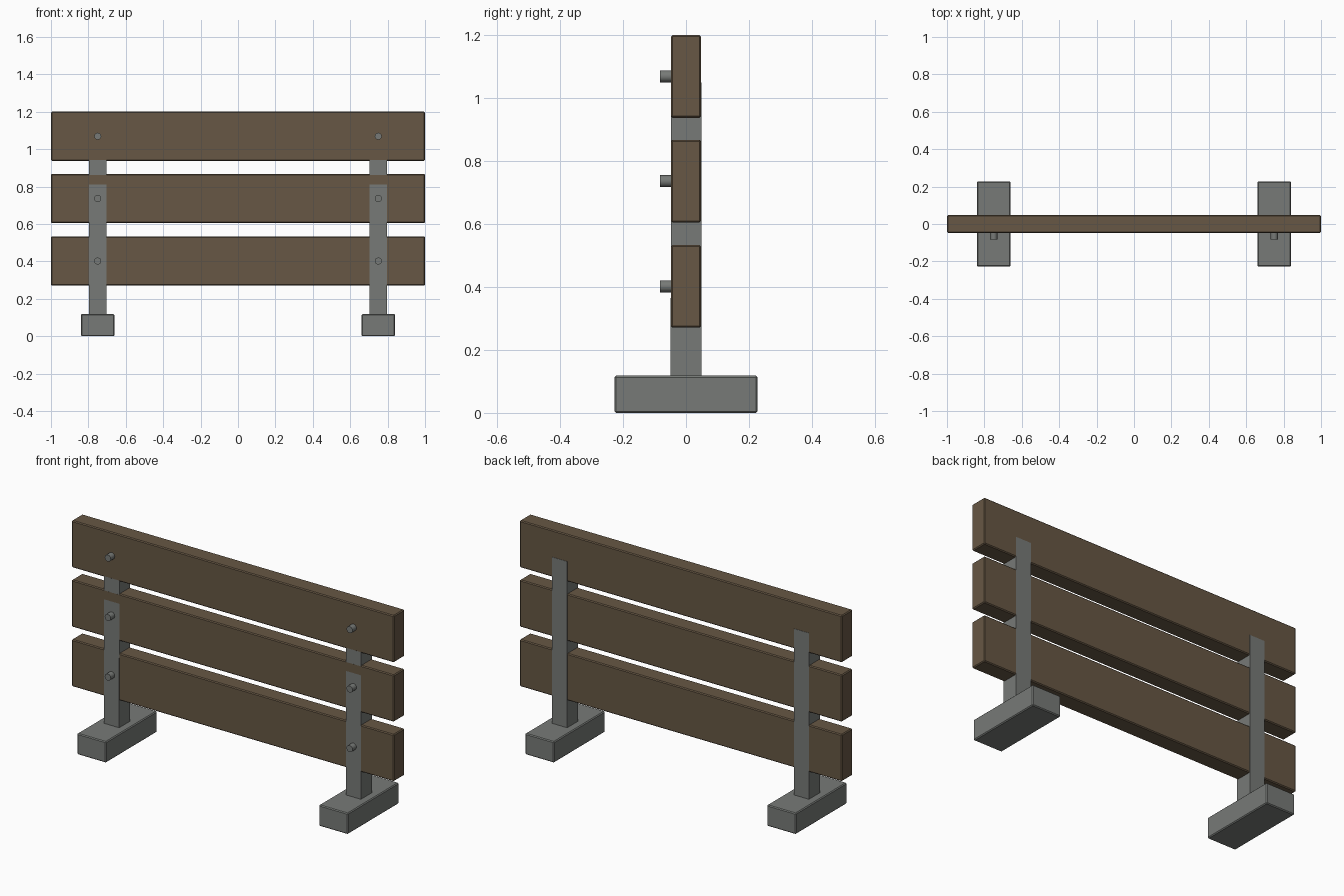
import bpy
import math

old = bpy.data.objects.get("Cube")
if old:
    bpy.data.objects.remove(old, do_unlink=True)


def make_material(name, rgb):
    mat = bpy.data.materials.new(name)
    mat.use_nodes = True
    color = (*rgb, 1.0)
    mat.diffuse_color = color
    mat.node_tree.nodes["Principled BSDF"].inputs["Base Color"].default_value = color
    return mat


wood = make_material("brown wood", (0.135, 0.096, 0.058))
metal = make_material("grey metal", (0.185, 0.195, 0.185))


def box(name, center, size, mat, bevel=0.0):
    bpy.ops.mesh.primitive_cube_add(size=1, location=center)
    obj = bpy.context.object
    obj.name = name
    obj.scale = size
    bpy.ops.object.transform_apply(location=False, rotation=False, scale=True)
    obj.data.materials.append(mat)
    if bevel:
        mod = obj.modifiers.new("soft edges", "BEVEL")
        mod.width = bevel
        mod.segments = 1
    return obj


PLANK_DEPTH = 0.095
POST_X = 0.75
POST_BOTTOM, POST_TOP = 0.1, 1.05

# Three horizontal planks
for label, z in (("lower", 0.402), ("middle", 0.736), ("upper", 1.069)):
    box(label + "_plank", (0, 0, z), (2.0, PLANK_DEPTH, 0.263), wood, 0.005)

for side, sign in (("left", 1), ("right", -1)):
    x = sign * POST_X

    # Foot block
    box(side + "_foot", (x, 0, 0.059), (0.18, 0.454, 0.118), metal, 0.005)

    # Post flush with the planks, sinking slightly behind the upper one
    post = box(side + "_post", (x, 0, (POST_BOTTOM + POST_TOP) / 2),
               (0.094, PLANK_DEPTH + 0.003, POST_TOP - POST_BOTTOM), metal)
    for v in post.data.vertices:
        if v.co.y < 0 and v.co.z > 0:
            v.co.y += 0.002

    # Bolts through each plank
    for label, z in (("lower", 0.402), ("middle", 0.736), ("upper", 1.069)):
        bpy.ops.mesh.primitive_cylinder_add(
            vertices=12, radius=0.019, depth=0.05,
            location=(x, -0.058, z), rotation=(math.pi / 2, 0, 0))
        bolt = bpy.context.object
        bolt.name = side + "_" + label + "_bolt"
        bolt.data.materials.append(metal)
        bpy.ops.object.shade_smooth_by_angle(angle=math.radians(40))
